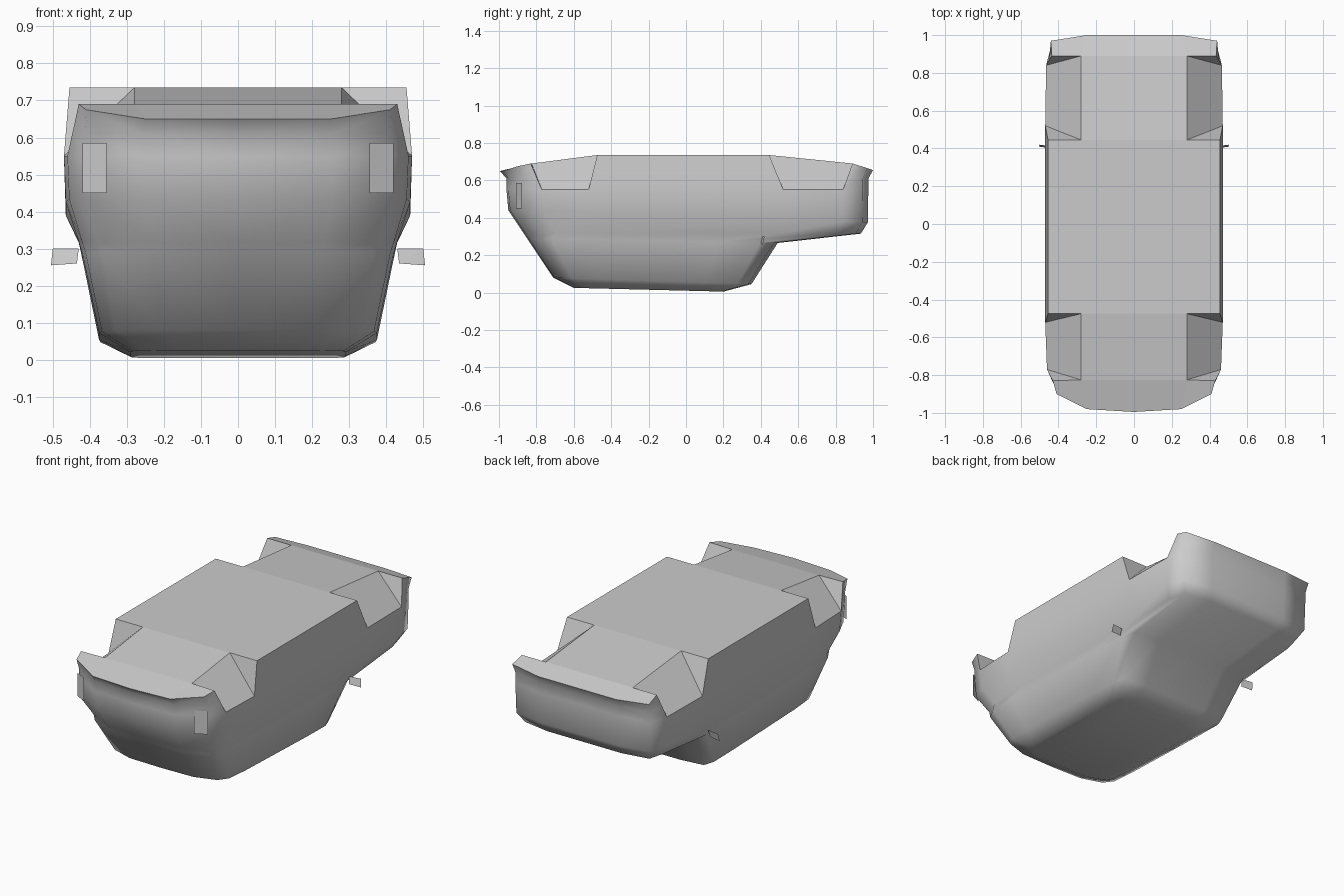
import bpy
import bmesh
from mathutils import Vector

cube = bpy.data.objects.get("Cube")
if cube:
    bpy.data.objects.remove(cube, do_unlink=True)

grey = bpy.data.materials.new("plain_grey")
grey.use_nodes = True
colour = (0.6, 0.6, 0.6, 1)
grey.diffuse_color = colour
grey.node_tree.nodes["Principled BSDF"].inputs["Base Color"].default_value = colour


def finish(bm, name):
    mesh = bpy.data.meshes.new(name)
    bm.to_mesh(mesh)
    bm.free()
    mesh.materials.append(grey)
    obj = bpy.data.objects.new(name, mesh)
    bpy.context.collection.objects.link(obj)
    return obj


# Half outline in plan, back centre to front centre: (share of width, share of length)
plan = [(0, 0), (0.55, 0.005), (0.88, 0.045), (0.98, 0.098), (1, 0.227),
        (1, 0.765), (0.99, 0.93), (0.93, 0.985), (0.55, 1), (0, 1)]

# Level outlines from roof to wheel arch: width, back y, front y, back z, front z
levels = [
    (0.29, -0.60, 0.20, 0.025, 0.005),   # roof
    (0.375, -0.71, 0.35, 0.08, 0.045),   # eave
    (0.42, -0.85, 0.49, 0.29, 0.265),    # belt line
    (0.43, -0.87, 0.935, 0.32, 0.315),   # hood
    (0.465, -0.95, 0.972, 0.44, 0.375),  # waist
    (0.47, -0.96, 0.975, 0.55, 0.55),    # arch height
]
rows = [[Vector((w * u, yb + (yf - yb) * v, zb + (zf - zb) * v)) for u, v in plan]
        for w, yb, yf, zb, zf in levels]

# Rim of the underside, with flared lips at both ends
rim = [Vector(p) for p in (
    (0, -0.995, 0.65), (0.25, -0.98, 0.65), (0.41, -0.9, 0.675),
    (0.43, -0.83, 0.69), (0.455, -0.475, 0.735), (0.455, 0.445, 0.735),
    (0.435, 0.89, 0.69), (0.44, 0.97, 0.665), (0.25, 1, 0.655), (0, 1, 0.655))]
ARCH = range(3, 7)
under_lip = [rows[-1][i].lerp(rim[i], 0.5) if i in ARCH
             else rows[-1][i] + Vector((0, 0, 0.06)) for i in range(len(plan))]
rows += [under_lip, rim]

# Inner corners of the four wheel arches
inner = [Vector(p) for p in ((0.28, -0.825, 0.69), (0.28, -0.475, 0.735),
                             (0.28, 0.445, 0.735), (0.28, 0.89, 0.69))]

# Car body: both halves share one mesh, welded along the middle
bm = bmesh.new()


def face(points, side, smooth):
    f = bm.faces.new([bm.verts.new((p.x * side, p.y, p.z)) for p in points])
    f.smooth = smooth


for side in (1, -1):
    # outer skin, leaving the arches open
    for r in range(len(rows) - 1):
        for c in range(len(plan) - 1):
            if r >= 5 and c in (3, 5):
                continue
            face([rows[r][c], rows[r][c + 1], rows[r + 1][c + 1], rows[r + 1][c]], side, True)
    # roof strips
    roof = rows[0]
    for c in range(4):
        quad = [roof[c], roof[c + 1], roof[-2 - c], roof[-1 - c]]
        face(quad, side, True)
    # sloped arch linings with their end walls
    for c, k in ((3, 0), (5, 2)):
        low, mid = rows[5], rows[6]
        face([inner[k], low[c], low[c + 1], inner[k + 1]], side, False)
        face([inner[k], rim[c], mid[c], low[c]], side, False)
        face([inner[k + 1], low[c + 1], mid[c + 1], rim[c + 1]], side, False)
    # underside floor
    centre = [Vector((0, p.y, p.z)) for p in inner]
    for k in range(3):
        face([centre[k], inner[k], inner[k + 1], centre[k + 1]], side, False)
    face([inner[1], rim[4], rim[5], inner[2]], side, False)
    # lip panels at each end
    for mid_c, corner_c, arch_c, end_c, k in ((1, 2, 3, 0, 0), (8, 7, 6, 9, 3)):
        face([centre[k], rim[end_c], rim[mid_c], inner[k]], side, False)
        face([inner[k], rim[mid_c], rim[corner_c], rim[arch_c]], side, False)

bmesh.ops.remove_doubles(bm, verts=bm.verts, dist=0.0005)
bmesh.ops.recalc_face_normals(bm, faces=bm.faces)
finish(bm, "car_body")


def panel(name, points, side):
    sheet = bmesh.new()
    order = points if side > 0 else points[::-1]
    sheet.faces.new([sheet.verts.new((x * side, y, z)) for x, y, z in order])
    bmesh.ops.triangulate(sheet, faces=sheet.faces)
    finish(sheet, name)


for side, label in ((1, "left"), (-1, "right")):
    # Thin folded door mirror
    panel(label + "_mirror", [(0.43, 0.41, 0.30), (0.435, 0.40, 0.26),
                              (0.505, 0.41, 0.255), (0.50, 0.42, 0.30)], side)
    # Tail light plate on the rear corner
    panel(label + "_tail_light", [(0.355, -0.91, 0.45), (0.42, -0.878, 0.45),
                                  (0.42, -0.878, 0.585), (0.355, -0.91, 0.585)], side)
